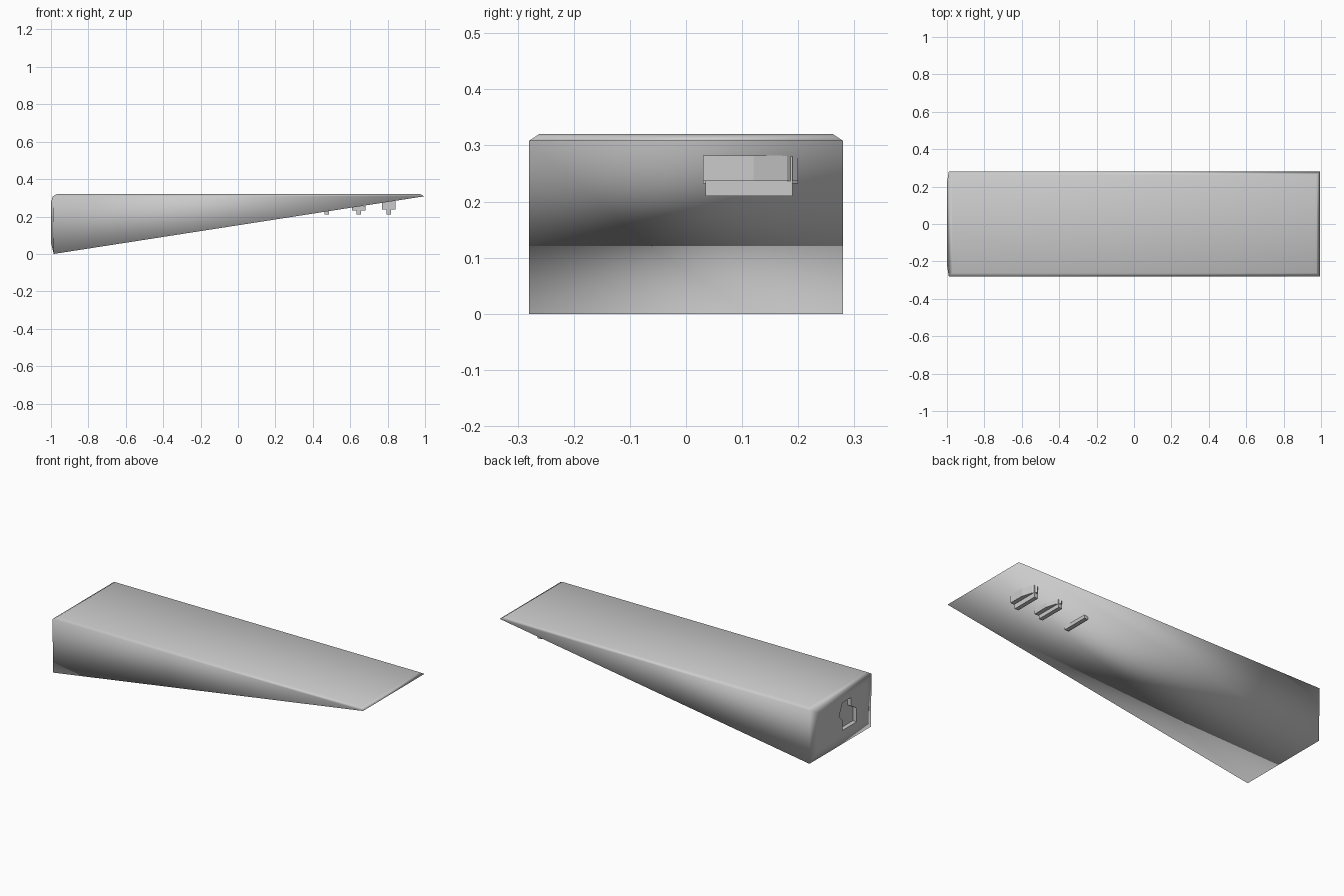
import bpy
import bmesh

if "Cube" in bpy.data.objects:
    bpy.data.objects.remove(bpy.data.objects["Cube"], do_unlink=True)

# One plain grey plastic
grey = bpy.data.materials.new("plain_grey")
grey.use_nodes = True
grey.diffuse_color = (0.6, 0.6, 0.6, 1)
grey.node_tree.nodes["Principled BSDF"].inputs["Base Color"].default_value = (0.6, 0.6, 0.6, 1)


def make_object(name, bm):
    bmesh.ops.recalc_face_normals(bm, faces=bm.faces[:])
    mesh = bpy.data.meshes.new(name)
    bm.to_mesh(mesh)
    bm.free()
    mesh.materials.append(grey)
    obj = bpy.data.objects.new(name, mesh)
    bpy.context.collection.objects.link(obj)
    return obj


def prism(name, outline, low, high, axis):
    """Extrude an outline along x (outline is y, z) or z (outline is x, y)."""
    bm = bmesh.new()

    def place(p, d):
        return (d, *p) if axis == "x" else (*p, d)

    a = [bm.verts.new(place(p, low)) for p in outline]
    b = [bm.verts.new(place(p, high)) for p in outline]
    bm.faces.new(a)
    bm.faces.new(b)
    for i in range(len(a)):
        j = (i + 1) % len(a)
        bm.faces.new((a[i], a[j], b[j], b[i]))
    return make_object(name, bm)


HALF = 0.28
RIM = 0.308

# Wedge body: sloping underside, chamfered top, slightly bulging thick end
bm = bmesh.new()


def pair(x, y, z):
    return [bm.verts.new((x, s * y, z)) for s in (-1, 1)]


heel = pair(-0.985, HALF, 0)
back_rim = pair(-0.99, HALF, RIM)
tip = pair(0.995, HALF, RIM)
top_back = pair(-0.97, 0.262, 0.32)
top_tip = pair(0.975, 0.262, 0.32)
end_low = pair(-1.0, 0.22, 0.06)
end_high = pair(-1.0, 0.22, 0.275)


def strip(p, q):
    bm.faces.new((p[0], p[1], q[1], q[0]))


for p, q in ((heel, tip), (tip, top_tip), (top_tip, top_back), (top_back, back_rim),
             (back_rim, end_high), (end_high, end_low), (end_low, heel)):
    strip(p, q)
for s in (0, 1):
    bm.faces.new((heel[s], tip[s], back_rim[s]))
    bm.faces.new((back_rim[s], tip[s], top_tip[s], top_back[s]))
    bm.faces.new((heel[s], back_rim[s], end_high[s], end_low[s]))
body = make_object("wedge_body", bm)
for face in body.data.polygons:
    face.use_smooth = True

# Shallow notched recess in the thick end
recess = prism("end_recess_cutter",
               [(-0.13, 0.09), (0.0, 0.09), (0.0, 0.15), (0.03, 0.18),
                (0.0, 0.25), (-0.08, 0.25), (-0.08, 0.2), (-0.13, 0.17)],
               -1.05, -0.975, "x")
recess.hide_render = True
recess.hide_set(True)
cut = body.modifiers.new("end_recess", "BOOLEAN")
cut.operation = "DIFFERENCE"
cut.solver = "EXACT"
cut.object = recess

# Grip ribs under the thin end
for name, x in (("outer", 0.805), ("middle", 0.645), ("inner", 0.475)):
    w = 0.012
    prism(name + "_grip_rib", [(x - w, 0.035), (x + w, 0.035), (x + w, 0.19), (x - w, 0.19)],
          0.21, 0.1558 * (x + 0.985) + 0.004, "z")

# Wider pads with a tapered end behind the two outer ribs
for name, x, low in (("outer", 0.805, 0.237), ("middle", 0.645, 0.232)):
    w = 0.036
    prism(name + "_grip_pad",
          [(x - w, 0.03), (x + w, 0.03), (x + w, 0.12), (x + w / 2, 0.18),
           (x, 0.2), (x - w / 2, 0.18), (x - w, 0.12)],
          low, 0.1558 * (x + 0.985) + 0.003, "z")
